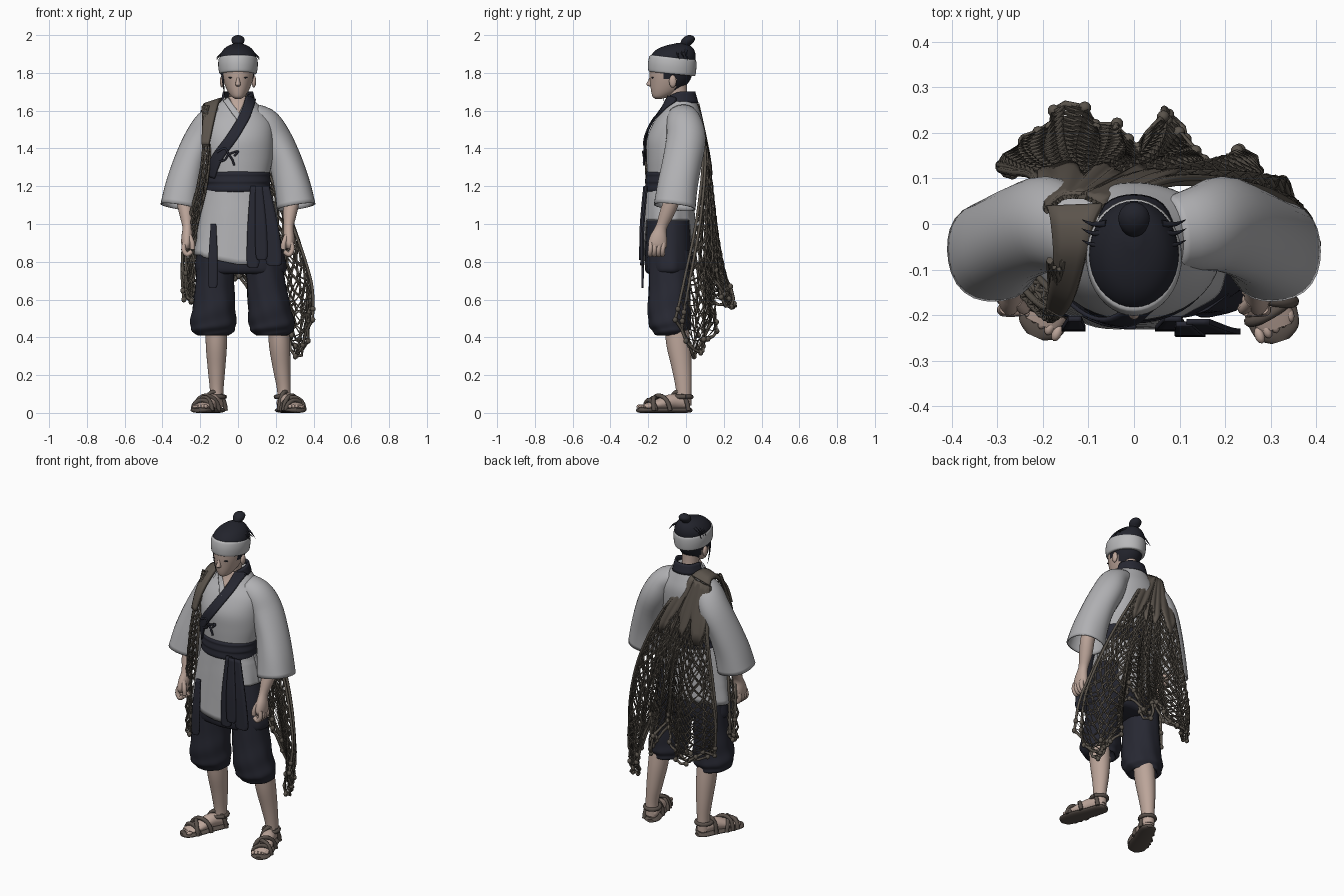
import bpy, bmesh, math
from math import sin, cos, pi
from mathutils import Vector, Matrix

if bpy.data.objects.get("Cube"):
    bpy.data.objects.remove(bpy.data.objects["Cube"])

def material(name, *rgb):
    m = bpy.data.materials.new(name)
    m.use_nodes = True
    m.diffuse_color = (*rgb, 1)
    m.node_tree.nodes["Principled BSDF"].inputs["Base Color"].default_value = (*rgb, 1)
    return m

WHITE = material("grey_white_cloth", .44, .44, .455)
BAND = material("headband_cloth", .48, .48, .49)
NAVY = material("navy_cloth", .02, .021, .032)
SKIN = material("skin", .5, .375, .32)
HAIR = material("black_hair", .016, .017, .025)
ROPE = material("net_rope", .1, .086, .07)
BURLAP = material("strap_cloth", .105, .088, .072)
LEATHER = material("sandal", .1, .08, .068)

def smooth(rows, n):
    """Catmull-Rom samples through rows of any width."""
    out, k = [], len(rows) - 1
    for i in range(n + 1):
        t = i * k / n
        j = min(int(t), k - 1)
        f = t - j
        p = [rows[max(0, min(k, j + d))] for d in (-1, 0, 1, 2)]
        out.append([b + .5 * f * (c - a + f * (2*a - 5*b + 4*c - d + f * (3*(b - c) + d - a)))
                    for a, b, c, d in zip(*p)])
    return out

def link(name, data, mat):
    ob = bpy.data.objects.new(name, data)
    bpy.context.collection.objects.link(ob)
    data.materials.append(mat)
    return ob

def finish(name, bm, mat, thick=0):
    bmesh.ops.recalc_face_normals(bm, faces=bm.faces)
    me = bpy.data.meshes.new(name)
    bm.to_mesh(me)
    bm.free()
    for p in me.polygons:
        p.use_smooth = True
    me.set_sharp_from_angle(angle=math.radians(50))
    ob = link(name, me, mat)
    if thick:
        s = ob.modifiers.new("thickness", "SOLIDIFY")
        s.thickness, s.offset = thick, 0
    return ob

def loft(name, rows, mat, ref=None, seg=28, n=18, cap=True, thick=0, wave=None):
    """Elliptic rings (x, y, z, rx, ry); level, or square to the path if ref is given."""
    bm, rings, pts = bmesh.new(), [], smooth(rows, n)
    for i, r in enumerate(pts):
        c, ax, ay = Vector(r[:3]), Vector((1, 0, 0)), Vector((0, 1, 0))
        if ref:
            t = (Vector(pts[min(i + 1, n)][:3]) - Vector(pts[max(i - 1, 0)][:3])).normalized()
            ay = (Vector(ref) - t * t.dot(Vector(ref))).normalized()
            ax = ay.cross(t)
        ring = []
        for k in range(seg):
            a = 2 * pi * k / seg
            w = wave(a, i / n) if wave else 1
            ring.append(bm.verts.new(c + ax * cos(a) * r[3] * w + ay * sin(a) * r[4] * w))
        rings.append(ring)
    for p, q in zip(rings, rings[1:]):
        for k in range(seg):
            bm.faces.new((p[k], p[k - 1], q[k - 1], q[k]))
    if cap:
        bm.faces.new(rings[0])
        bm.faces.new(rings[-1])
    return finish(name, bm, mat, thick)

def grid(name, fn, nu, nv, mat, thick=.008):
    bm = bmesh.new()
    v = [[bm.verts.new(fn(i / nu, j / nv)) for j in range(nv + 1)] for i in range(nu + 1)]
    for i in range(nu):
        for j in range(nv):
            bm.faces.new((v[i][j], v[i + 1][j], v[i + 1][j + 1], v[i][j + 1]))
    return finish(name, bm, mat, thick)

def strip(name, edge_a, edge_b, mat, thick=.008, n=20):
    a, b = smooth(edge_a, n), smooth(edge_b, n)
    return grid(name, lambda u, v: Vector(a[round(u*n)]).lerp(Vector(b[round(u*n)]), v), n, 4, mat, thick)

def rope(name, lines, radius, mat, taper=False, res=0):
    cu = bpy.data.curves.new(name, "CURVE")
    cu.dimensions, cu.bevel_depth, cu.bevel_resolution, cu.use_fill_caps = "3D", radius, res, True
    for line in lines:
        s = cu.splines.new("POLY")
        s.points.add(len(line) - 1)
        for i, (pt, p) in enumerate(zip(s.points, line)):
            pt.co = (*p, 1)
            pt.radius = 1.02 - i / (len(line) - 1) if taper else 1
    return link(name, cu, mat)

def balls(name, spots, size, mat):
    bm = bmesh.new()
    for p in spots:
        bmesh.ops.create_icosphere(bm, subdivisions=2, radius=1,
                                   matrix=Matrix.Translation(p) @ Matrix.Diagonal((*size, 1)))
    return finish(name, bm, mat)

# --- jacket body, with a helper that finds its front surface
TORSO = [(0, -.09, 1.16, .16, .115), (0, -.085, 1.25, .165, .12), (0, -.07, 1.35, .185, .14),
         (0, -.06, 1.45, .19, .148), (0, -.04, 1.54, .18, .13), (0, -.025, 1.61, .125, .095),
         (0, -.025, 1.67, .072, .072)]
loft("jacket_body", TORSO, WHITE, seg=40, n=30)
PROFILE = smooth(TORSO, 60)

def front(x, z, off):
    r = min(PROFILE, key=lambda q: abs(q[2] - z))
    return Vector((x, r[1] - r[4] * math.sqrt(max(.05, 1 - (x / r[3]) ** 2)) - off, z))

def front_band(name, path, width, mat, off=.008, n=24):
    p = [Vector(q) for q in smooth(path, n)]
    def fn(u, v):
        i = round(u * n)
        t = (p[min(i + 1, n)] - p[max(i - 1, 0)]).normalized()
        q = p[i] + Vector((-t.y, t.x)) * (v - .5) * width
        return front(q.x, q.y, off)
    return grid(name, fn, n, 5, mat, .009)

grid("chest_skin", lambda u, v: front((u - .5) * .1 * (1 - v), 1.675 - .1 * v, .004), 6, 8, SKIN, .006)
front_band("inner_collar", [(-.065, 1.66), (-.03, 1.61), (.015, 1.55)], .03, WHITE)
front_band("front_collar", [(.07, 1.67), (.035, 1.57), (-.03, 1.46), (-.11, 1.35), (-.15, 1.25)], .055, NAVY, .012)
low = [(.06, -.095, 1.62), (.088, -.03, 1.64), (.06, .04, 1.64), (0, .06, 1.64), (-.06, .04, 1.64), (-.088, -.03, 1.64)]
strip("neck_collar", low, [(x * .84, y * .8 - .005, z + .06) for x, y, z in low], NAVY, .012)
rope("chest_tie", [[front(x, z, .015) for x, z in smooth(path, 10)] for path in (
    [(-.11, 1.38), (-.07, 1.4), (-.05, 1.37)], [(-.05, 1.37), (0, 1.385), (-.02, 1.36)],
    [(-.05, 1.37), (-.07, 1.34), (-.1, 1.33)], [(-.05, 1.37), (-.03, 1.34), (-.02, 1.31)])], .006, NAVY, res=1)

# --- skirt of the jacket: long in front and behind, slit at the left side
SKIRT = smooth([(1.2, .165, .12), (1.05, .2, .13), (.9, .225, .138), (.76, .245, .145)], 40)

def skirt(u, v):
    a = 2 * pi * u
    s = sin(a)
    hem = .785 - .05 * min(cos(a), 0) if s < -.2 and cos(a) < .42 else .85 if s > .3 and cos(a) < .6 else 1.02
    if cos(a) < -.8:
        hem = .835
    z = 1.2 - v * (1.2 - hem)
    r = min(SKIRT, key=lambda q: abs(q[0] - z))
    w = 1 + .02 * v * sin(9 * a)
    return Vector((cos(a) * r[1] * w, -.087 + s * r[2] * w, z))
grid("jacket_skirt", skirt, 72, 14, WHITE, .006)

# --- belt and hanging sash ends
loft("belt", [(0, -.087, 1.165, .162, .12), (0, -.087, 1.18, .172, .131), (0, -.087, 1.21, .169, .128),
              (0, -.086, 1.225, .174, .132), (0, -.085, 1.25, .17, .128), (0, -.084, 1.265, .172, .13),
              (0, -.083, 1.28, .163, .121)], NAVY, seg=40, n=24)
for i, (x, dx, top, end, w) in enumerate([(.085, -.005, 1.2, .77, .032), (.14, .05, 1.2, .78, .042),
                                          (.11, .015, 1.2, .81, .03), (-.13, -.003, 1.0, .66, .024)]):
    y = -.218 - .006 * (i % 3)
    mid = (top + end) / 2
    edge = [[(x + s * w * .6, y + .01, top), (x + dx * .6 + s * w, y - .008, mid),
             (x + dx + s * w * 1.05, y - .012, end + .03), (x + dx + s * w * .6, y - .012, end)] for s in (-1, 1)]
    strip("sash_end_%d" % i, *edge, NAVY, .012)

# --- trousers, legs and sandalled feet
loft("trouser_hips", [(0, -.085, 1.17, .15, .11), (.005, -.085, 1, .2, .122), (.012, -.085, .86, .228, .13),
                      (.015, -.085, .76, .243, .13), (.015, -.085, .735, .21, .11)], NAVY, seg=40,
     wave=lambda a, t: 1 + .02 * t * sin(11 * a))
for side, s, hip, knee, shin, ankle, turn in (("left", 1, .127, .18, .214, .243, 18), ("right", -1, .115, .132, .115, .113, 24)):
    mix = lambda t: s * (hip + (knee - hip) * t)
    loft(side + "_trouser_leg", [(mix(0), -.085, .86, .1, .11), (mix(.4), -.085, .7, .104, .112),
         (mix(.7), -.09, .57, .112, .113), (mix(.95), -.085, .48, .12, .112), (mix(1), -.08, .435, .111, .1),
         (mix(1), -.07, .41, .08, .08), (mix(1), -.06, .44, .05, .055)], NAVY, n=36, seg=36,
         wave=lambda a, t: 1 + .04 * sin(2 * a + 30 * t) * t + .02 * sin(8 * a - 9 * t))
    mix = lambda t: s * (shin + (ankle - shin) * t)
    loft(side + "_leg", [(mix(0), -.055, .5, .056, .062), (mix(.2), -.04, .36, .056, .064), (mix(.6), -.022, .23, .046, .052),
                         (mix(1), -.012, .12, .036, .041), (mix(1), -.012, .04, .036, .04)], SKIN)
    foot = [(0, .035, .05, .02, .02), (0, .015, .052, .036, .034), (0, -.06, .06, .04, .04),
            (0, -.14, .045, .048, .028), (0, -.2, .036, .045, .016), (0, -.225, .033, .035, .01)]
    sole = [(0, .045, .014, .02, .01)] + [(x, y * 1.06, .014, w + .01, .014) for x, y, z, w, h in foot[1:]] + [(0, -.255, .014, .02, .01)]
    arcs = []
    for y, k, w, h in ((-.18, .012, .052, .056), (-.15, -.03, .055, .07), (-.125, .035, .054, .08), (-.02, .035, .045, .1)):
        arcs.append([(w * cos(a), y + k * cos(a) - .01 * sin(a), .012 + h * sin(a)) for a in [pi * q / 12 for q in range(13)]])
    ring = [(.043 * cos(q * pi / 8), -.003 + .047 * sin(q * pi / 8), .085) for q in range(17)]
    parts = [loft(side + "_foot", foot, SKIN, ref=(0, 0, 1)),
             loft(side + "_sandal_sole", sole, LEATHER, ref=(0, 0, 1)),
             rope(side + "_sandal_straps", arcs + [ring], .012, LEATHER, res=2),
             balls(side + "_toes", [(s * (q * .019 - .04), -.228 + .006 * q, .034) for q in range(5)], (.011, .019, .011), SKIN)]
    for ob in parts:
        ob.matrix_world = Matrix.Translation((s * ankle, -.015, 0)) @ Matrix.Rotation(math.radians(s * turn), 4, "Z")

# --- sleeves, arms and hands
for side, s in (("left", 1), ("right", -1)):
    flip = lambda rows: [(s * r[0], *r[1:]) for r in rows]
    loft(side + "_sleeve", flip([(.08, -.02, 1.575, .06, .075), (.145, -.01, 1.535, .075, .09), (.195, 0, 1.45, .084, .1),
         (.25, -.02, 1.33, .085, .1), (.288, -.045, 1.2, .094, .104), (.308, -.06, 1.09, .102, .11)]), WHITE,
         ref=(0, 1, 0), cap=False, thick=.008, wave=lambda a, t: 1 + .025 * t * sin(4 * a + 5 * t))
    loft(side + "_arm", flip([(.24, -.02, 1.36, .045, .045), (.285, -.06, 1.17, .042, .042), (.275, -.1, 1.06, .037, .039),
         (.268, -.13, .985, .026, .03), (.27, -.145, .93, .03, .045), (.272, -.152, .885, .027, .05),
         (.268, -.155, .865, .015, .035)]), SKIN, ref=(0, 1, 0))
    fingers = [smooth(flip([(.282, y, .9), (.288, y - .004, .865), (.27, y - .006, .838), (.245, y - .004, .855)]), 9)
               for y in (-.185, -.163, -.141, -.119)]
    thumb = smooth(flip([(.258, -.17, .94), (.243, -.185, .9), (.24, -.185, .865)]), 9)
    rope(side + "_fingers", fingers + [thumb], .0135, SKIN, res=2)

# --- head, face and hair
loft("neck", [(0, -.03, 1.58, .05, .052), (0, -.045, 1.68, .047, .053), (0, -.055, 1.76, .05, .06)], SKIN)
head = loft("head", [(0, -.145, 1.663, .015, .018), (0, -.132, 1.675, .035, .045), (0, -.108, 1.705, .056, .077),
            (0, -.088, 1.75, .075, .102), (0, -.08, 1.79, .085, .113), (0, -.073, 1.84, .091, .119),
            (0, -.068, 1.89, .085, .11)], SKIN, seg=36, n=28)
head.data.materials.append(HAIR)
for p in head.data.polygons:
    nape = p.center.y > -.055 and p.center.z > 1.715
    temple = p.center.y > -.115 and p.center.z > 1.765
    p.material_index = int(nape or temple)
loft("nose", [(0, -.178, 1.79, .007, .01), (0, -.187, 1.76, .01, .013), (0, -.192, 1.738, .014, .018), (0, -.185, 1.728, .008, .008)], SKIN, seg=12)
balls("ears", [(s * .084, -.07, 1.755) for s in (-1, 1)], (.012, .02, .034), SKIN)
balls("eyes", [(s * .037, -.176, 1.775) for s in (-1, 1)], (.015, .008, .004), HAIR)
band = loft("headband", [(0, -.075, 1.795, .093, .117), (0, -.075, 1.803, .1, .125), (0, -.073, 1.842, .105, .128),
            (0, -.07, 1.876, .102, .124), (0, -.07, 1.884, .094, .115)], BAND, seg=40)
for v in band.data.vertices:
    v.co.z -= .1 * (v.co.y + .08)
loft("hair_cap", [(0, -.07, 1.84, .094, .115), (0, -.068, 1.885, .098, .119), (0, -.058, 1.92, .08, .102),
                  (0, -.045, 1.942, .054, .07), (0, -.03, 1.957, .016, .022)], HAIR, seg=36)
loft("topknot", [(0, -.02, 1.925, .03, .034), (0, -.004, 1.945, .023, .026), (0, .006, 1.962, .032, .034),
                 (0, .014, 1.98, .034, .034), (0, .018, 1.994, .022, .022), (0, .019, 2, .006, .006)], HAIR, seg=20)
wisps = []
for s in (-1, 1):
    for y, z in ((-.045, 1.87), (-.02, 1.88), (.0, 1.865)):
        wisps.append(smooth([(s * .06, y, 1.92), (s * .092, y, 1.9), (s * .115, y + .01, z)], 8))
wisps.append(smooth([(-.085, -.11, 1.82), (-.078, -.125, 1.74), (-.066, -.12, 1.65)], 8))
rope("hair_wisps", wisps, .009, HAIR, taper=True, res=1)

# --- fishing net: rails run from the shoulder to the hem and are meshed with diamonds
def net(name, rails, cols, rows, phase, pull=0, radius=.006):
    pts = []
    for i, rail in enumerate(smooth([sum(r, ()) for r in rails], cols)):
        line = smooth([rail[k:k + 3] for k in range(0, len(rail), 3)], rows)
        for j, p in enumerate(line):
            v = j / rows
            p[1] += v * (.018 * sin(1.1 * i + phase) - pull)
            p[0] += .012 * v * sin(1.9 * i + 5 * v + phase)
            p[2] += .03 * v ** 4 * sin(.8 * i + phase)
        pts.append(line)
    lines = [[pts[i + (j % 2 if i % 2 else 1 - j % 2)][j] for j in range(rows + 1)] for i in range(cols)]
    rope(name + "_mesh", lines, radius, ROPE)
    rope(name + "_hem", [[c[-1] for c in pts], pts[0], pts[-1]], .008, ROPE, res=1)
    balls(name + "_knots", [c[-1] for c in pts[::2]] + [c[-4] for c in pts[::5]], (.014, .014, .016), ROPE)
    return pts

BACK = [[(-.19, .03, 1.6), (-.22, .105, 1.35), (-.26, .12, 1.05), (-.29, .13, .8), (-.275, .125, .6)],
        [(-.16, .055, 1.62), (-.16, .115, 1.35), (-.19, .15, 1.0), (-.2, .19, .75), (-.19, .235, .6)],
        [(-.14, .06, 1.63), (-.1, .115, 1.35), (-.08, .155, 1.0), (-.07, .195, .75), (-.075, .235, .58)],
        [(-.12, .06, 1.63), (-.06, .115, 1.35), (-.01, .14, 1.1), (0, .15, .9), (0, .175, .77)],
        [(-.11, .06, 1.635), (-.02, .115, 1.35), (.04, .15, 1.0), (.07, .19, .75), (.085, .24, .57)],
        [(-.11, .06, 1.635), (0, .11, 1.35), (.09, .135, 1.1), (.13, .135, .9), (.145, .125, .76)],
        [(-.1, .055, 1.635), (.03, .11, 1.35), (.15, .125, 1.0), (.22, .14, .65), (.24, .145, .46)],
        [(-.08, .045, 1.64), (.07, .105, 1.36), (.23, .105, 1.0), (.32, .09, .6), (.31, .08, .32)],
        [(-.07, .035, 1.64), (.09, .1, 1.4), (.27, .08, 1.05), (.385, .02, .7), (.385, -.02, .47)]]
sheet = net("outer_net", BACK, 40, 38, 0)
net("inner_net", BACK, 30, 32, 2, pull=.03)
FRONT = [[(x - .015, y + .02, 1.625), (x - .015, y - .08, 1.4), (x - .04, y - .08, 1.2), (x - .09, y - .02, .95), (x - .1, y, .62)]
         for x, y in ((-.17, -.1), (-.16, -.115), (-.145, -.115), (-.135, -.07))]
net("front_net", FRONT, 9, 32, 1)

# --- gathered cloth of the net over the right shoulder, ragged where it opens into mesh
grid("strap_back", lambda u, v: Vector(sheet[round(u * 40)][round(v * (7 + 5 * abs(sin(13 * u))))]) + Vector((0, .004, 0)),
     40, 7, BURLAP, .014)
strip("strap_shoulder", [(-.155, -.2, 1.42), (-.13, -.16, 1.54), (-.105, -.07, 1.64), (-.09, 0, 1.66), (-.07, .04, 1.64)],
      [(-.19, -.18, 1.42), (-.185, -.14, 1.53), (-.175, -.07, 1.615), (-.18, 0, 1.63), (-.19, .035, 1.605)], BURLAP, .018)
